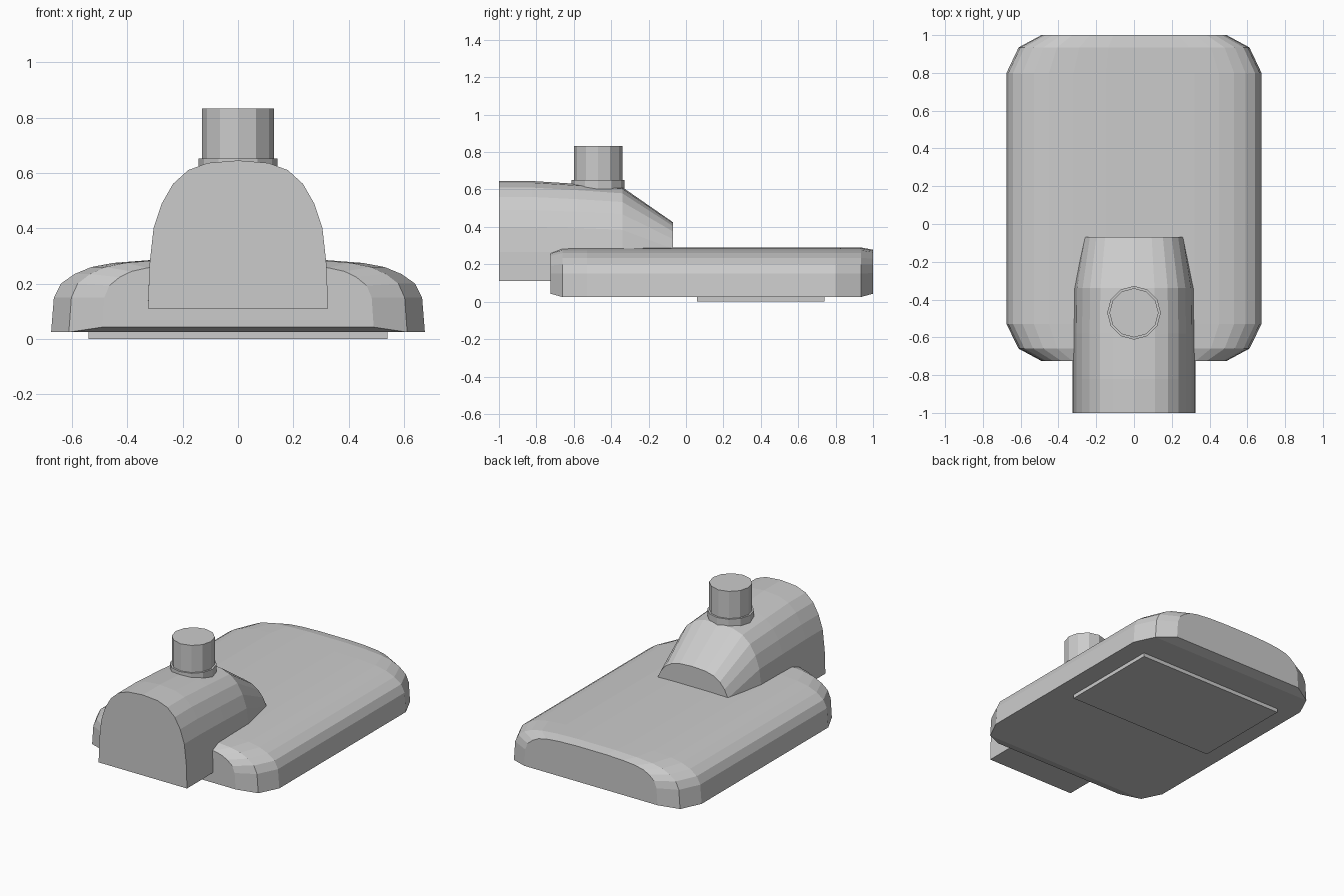
import bpy
import bmesh
import math

cube = bpy.data.objects.get("Cube")
if cube:
    bpy.data.objects.remove(cube, do_unlink=True)

grey = bpy.data.materials.new("plain grey")
grey.use_nodes = True
grey.diffuse_color = (0.6, 0.6, 0.6, 1)
grey.node_tree.nodes["Principled BSDF"].inputs["Base Color"].default_value = (0.6, 0.6, 0.6, 1)


def finish(name, bm):
    bmesh.ops.recalc_face_normals(bm, faces=bm.faces)
    mesh = bpy.data.meshes.new(name)
    bm.to_mesh(mesh)
    bm.free()
    mesh.materials.append(grey)
    obj = bpy.data.objects.new(name, mesh)
    bpy.context.collection.objects.link(obj)
    return obj


def loft(name, half, stations):
    """Skin a mirrored half profile through (y, width scale, bottom z, top z)."""
    profile = half + [(-x, z) for x, z in reversed(half) if x > 0]
    low, high = half[0][1], half[-1][1]
    bm = bmesh.new()
    rings = []
    for y, width, bottom, top in stations:
        scale = (top - bottom) / (high - low)
        rings.append([bm.verts.new((x * width, y, bottom + (z - low) * scale))
                      for x, z in profile])
    n = len(profile)
    for a, b in zip(rings, rings[1:]):
        for i in range(n):
            j = (i + 1) % n
            bm.faces.new((a[i], a[j], b[j], b[i]))
    bm.faces.new(rings[0])
    bm.faces.new(rings[-1])
    return finish(name, bm)


def cylinder(name, radius, y, bottom, top, sides=12):
    bm = bmesh.new()
    bmesh.ops.create_cone(bm, cap_ends=True, segments=sides, radius1=radius,
                          radius2=radius, depth=top - bottom)
    bmesh.ops.translate(bm, vec=(0, y, (bottom + top) / 2), verts=bm.verts)
    return finish(name, bm)


# Wide floor head with rounded shoulders and chamfered corners
head_half = [(0.675, 0.025), (0.665, 0.15), (0.64, 0.20), (0.59, 0.235),
             (0.53, 0.26), (0.45, 0.275), (0.32, 0.285), (0.15, 0.29)]
loft("floor_head", head_half, [
    (-0.725, 0.726, 0.043, 0.27), (-0.66, 0.905, 0.025, 0.29),
    (-0.53, 1, 0.025, 0.29), (0.80, 1, 0.025, 0.29),
    (0.935, 0.905, 0.025, 0.29), (1.0, 0.726, 0.043, 0.278)])

# Arched housing that slopes down onto the head
arch_half = [(0.325, 0.11), (0.32, 0.265), (0.305, 0.40), (0.275, 0.49),
             (0.235, 0.56), (0.18, 0.61), (0.11, 0.636), (0, 0.645)]
loft("arched_housing", arch_half, [
    (-1.0, 1, 0.11, 0.645), (-0.82, 1, 0.11, 0.645), (-0.58, 1, 0.115, 0.63),
    (-0.34, 0.99, 0.115, 0.612), (-0.07, 0.85, 0.115, 0.425)])

# Collar and round neck
cylinder("neck_collar", 0.142, -0.47, 0.59, 0.652)
cylinder("neck", 0.13, -0.47, 0.62, 0.832)

# Thin plate under the head
bm = bmesh.new()
bmesh.ops.create_cube(bm, size=1)
bmesh.ops.scale(bm, vec=(1.08, 0.68, 0.03), verts=bm.verts)
bmesh.ops.translate(bm, vec=(0, 0.40, 0.015), verts=bm.verts)
finish("under_plate", bm)
